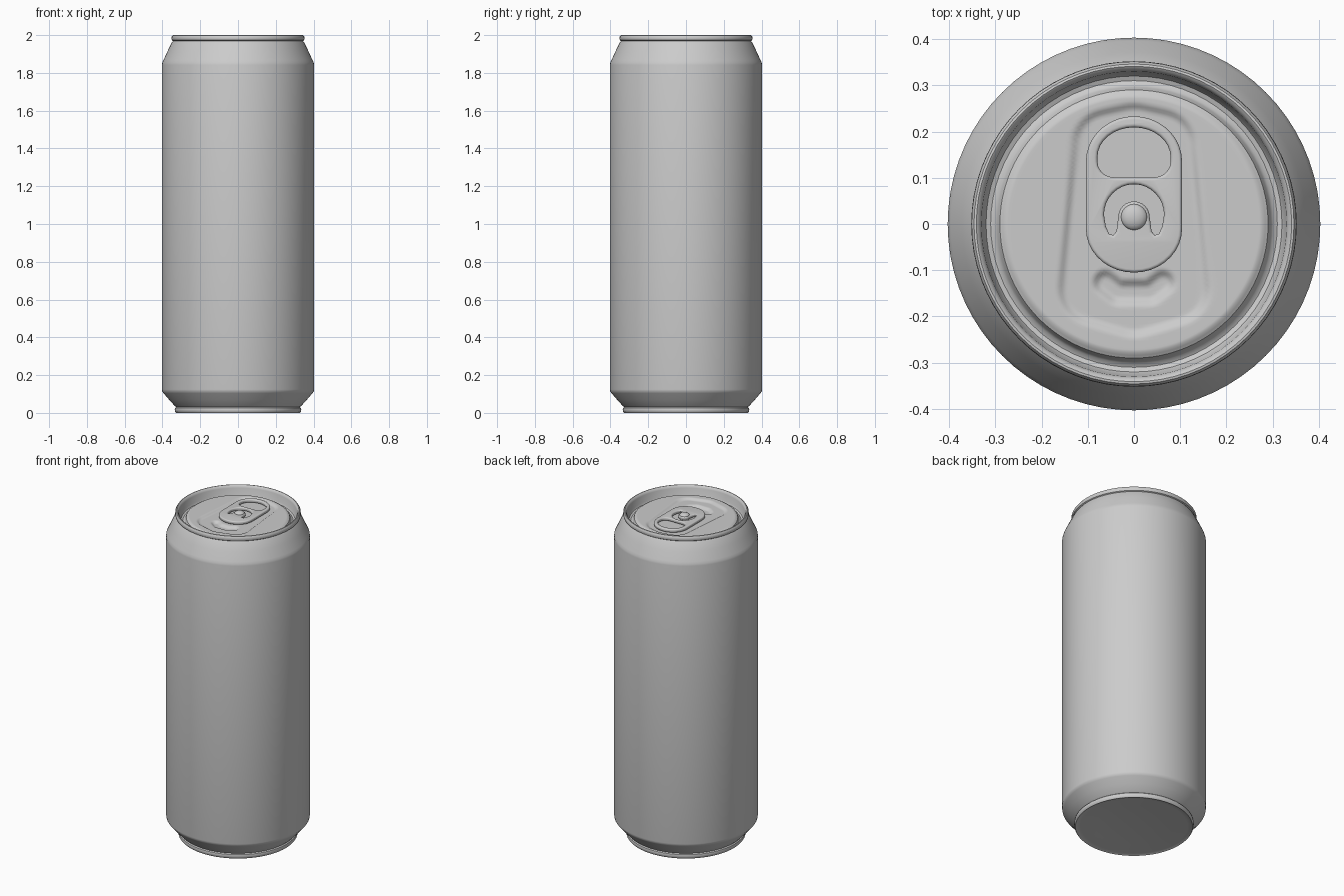
import bpy, bmesh, math
from mathutils import Vector
from mathutils.geometry import intersect_point_line

if "Cube" in bpy.data.objects:
    bpy.data.objects.remove(bpy.data.objects["Cube"])


def finish(bm, name, angle=35):
    bmesh.ops.remove_doubles(bm, verts=bm.verts, dist=0.0003)
    bmesh.ops.recalc_face_normals(bm, faces=bm.faces)
    me = bpy.data.meshes.new(name)
    bm.to_mesh(me)
    bm.free()
    ob = bpy.data.objects.new(name, me)
    bpy.context.collection.objects.link(ob)
    smooth(ob, angle)
    return ob


def smooth(ob, angle):
    bpy.ops.object.select_all(action='DESELECT')
    ob.select_set(True)
    bpy.context.view_layer.objects.active = ob
    bpy.ops.object.shade_smooth_by_angle(angle=math.radians(angle))


def lathe(name, profile, steps, centre=(0, 0, 0), angle=35):
    bm = bmesh.new()
    vs = [bm.verts.new((r + centre[0], centre[1], z + centre[2])) for r, z in profile]
    es = [bm.edges.new(p) for p in zip(vs, vs[1:])]
    bmesh.ops.spin(bm, geom=vs + es, cent=centre, axis=(0, 0, 1),
                   angle=math.tau, steps=steps, use_duplicate=False)
    return finish(bm, name, angle)


def arc(cx, cy, rx, ry, a0, a1, n):
    return [(cx + rx * math.cos(math.radians(a0 + (a1 - a0) * i / n)),
             cy + ry * math.sin(math.radians(a0 + (a1 - a0) * i / n))) for i in range(n + 1)]


# Can shell: domed base, foot ring, wall, neck, seamed rim, countersink groove
lathe("can_body", [
    (0, 0.018), (0.12, 0.016), (0.22, 0.011), (0.30, 0.004), (0.323, 0.003),
    (0.328, 0.0), (0.333, 0.006), (0.335, 0.016), (0.333, 0.026), (0.327, 0.031),
    (0.336, 0.038), (0.365, 0.07), (0.394, 0.104), (0.401, 0.113), (0.403, 0.124),
    (0.403, 1.842), (0.401, 1.853), (0.396, 1.865), (0.372, 1.917), (0.351, 1.96),
    (0.344, 1.969), (0.350, 1.973), (0.352, 1.981), (0.351, 1.992), (0.346, 1.999),
    (0.341, 2.0), (0.335, 1.996), (0.330, 1.984), (0.326, 1.945), (0.320, 1.934),
    (0.310, 1.930), (0.301, 1.934), (0.296, 1.942), (0.290, 1.957)], 72)


# Lid panel with an embossed recess and a finger well
def dist(p, pts):
    best = 9
    for a, b in zip(pts, pts[1:]):
        q, t = intersect_point_line(p, a, b)
        t = min(max(t, 0), 1)
        best = min(best, (p - a.lerp(b, t)).length)
    return best


def inside(p, pts):
    return all((b - a).cross(p - a).z >= 0 for a, b in zip(pts, pts[1:]))


def step(d, lo, hi):
    t = min(max((d - lo) / (hi - lo), 0), 1)
    return t * t * (3 - 2 * t)


recess = [Vector((x, y, 0)) for x, y in
          [(-0.085, -0.14), (0, -0.165), (0.085, -0.14), (0.055, 0.17),
           (0, 0.182), (-0.055, 0.17), (-0.085, -0.14)]]
well = [Vector((x, y, 0)) for x, y in
        [(-0.062, -0.127), (-0.035, -0.148), (0.035, -0.148), (0.062, -0.127)]]


def lid_height(x, y):
    p = Vector((x, y, 0))
    d = 0 if inside(p, recess) else dist(p, recess)
    z = 1.965 - 0.010 * (1 - step(d, 0.063, 0.083))
    z -= 0.012 * (1 - step(dist(p, well), 0.010, 0.031))
    return z - 0.008 * step(p.length, 0.276, 0.290)


bm = bmesh.new()
SEG, RINGS = 144, 48
centre = bm.verts.new((0, 0, lid_height(0, 0)))
prev = None
for k in range(1, RINGS + 1):
    r = 0.29 * k / RINGS
    ring = []
    for i in range(SEG):
        x, y = r * math.cos(math.tau * i / SEG), r * math.sin(math.tau * i / SEG)
        ring.append(bm.verts.new((x, y, lid_height(x, y))))
    for i in range(SEG):
        j = (i + 1) % SEG
        if prev:
            bm.faces.new((prev[i], ring[i], ring[j], prev[j]))
        else:
            bm.faces.new((centre, ring[i], ring[j]))
    prev = ring
finish(bm, "lid_panel", 60)

# Pull tab: rounded plate with a finger hole and a horseshoe slot
outline = (arc(0, 0.135, 0.104, 0.098, 0, 180, 18)
           + arc(0, -0.01, 0.104, 0.095, 180, 360, 18))
hole = (arc(0, 0.145, 0.079, 0.064, 0, 180, 16)
        + arc(-0.044, 0.135, 0.035, 0.034, 180, 270, 5)
        + arc(0.044, 0.135, 0.035, 0.034, 270, 360, 5))
slot = (arc(0, 0.02, 0.065, 0.066, 0, 180, 16)
        + [(-0.061, -0.005), (-0.054, -0.021), (-0.045, -0.024), (-0.038, -0.016)]
        + arc(0, 0.015, 0.034, 0.034, 180, 0, 12)
        + [(0.038, -0.016), (0.045, -0.024), (0.054, -0.021), (0.061, -0.005)])
cu = bpy.data.curves.new("pull_tab", 'CURVE')
cu.dimensions = '2D'
cu.fill_mode = 'BOTH'
cu.extrude = 0.003
cu.bevel_depth = 0.007
cu.bevel_resolution = 3
cu.offset = -0.007
for pts in (outline, hole, slot):
    sp = cu.splines.new('POLY')
    sp.points.add(len(pts) - 1)
    for p, (x, y) in zip(sp.points, pts):
        p.co = (x, y, 0, 1)
    sp.use_cyclic_u = True
tab = bpy.data.objects.new("pull_tab", cu)
bpy.context.collection.objects.link(tab)
tab.location.z = 1.968
bpy.ops.object.select_all(action='DESELECT')
tab.select_set(True)
bpy.context.view_layer.objects.active = tab
bpy.ops.object.convert(target='MESH')
tab = bpy.context.view_layer.objects.active
bm = bmesh.new()
bm.from_mesh(tab.data)
bmesh.ops.remove_doubles(bm, verts=bm.verts, dist=0.0002)
bm.to_mesh(tab.data)
bm.free()
smooth(tab, 40)

# Rivet holding the tab
lathe("rivet", [(0.028, -0.03), (0.028, 0.0), (0.025, 0.004), (0.018, 0.008),
                (0.009, 0.0105), (0, 0.011)], 24, (0, 0.015, 1.979), 50)
